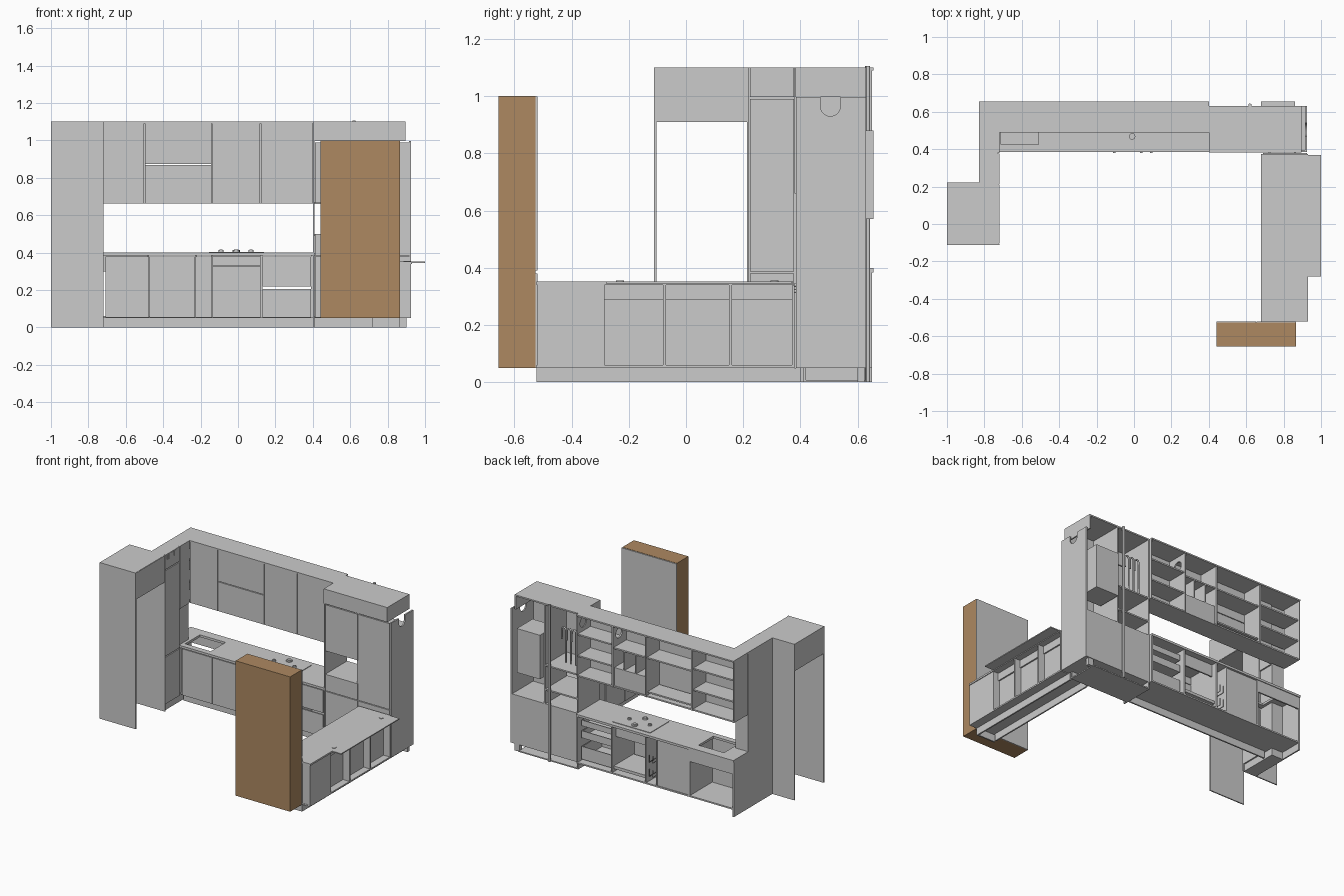
import bpy, bmesh, math
from mathutils import Matrix, Vector

if "Cube" in bpy.data.objects:
    bpy.data.objects.remove(bpy.data.objects["Cube"])

T = 0.01  # board thickness

brown = bpy.data.materials.new("oak_brown")
brown.diffuse_color = (0.42, 0.25, 0.12, 1)
brown.use_nodes = True
brown.node_tree.nodes["Principled BSDF"].inputs["Base Color"].default_value = brown.diffuse_color


def box(name, x0, x1, y0, y1, z0, z1, mat=None):
    bm = bmesh.new()
    m = Matrix.Translation(((x0 + x1) / 2, (y0 + y1) / 2, (z0 + z1) / 2))
    bmesh.ops.create_cube(bm, size=1, matrix=m @ Matrix.Diagonal((x1 - x0, y1 - y0, z1 - z0, 1)))
    me = bpy.data.meshes.new(name)
    bm.to_mesh(me)
    bm.free()
    ob = bpy.data.objects.new(name, me)
    bpy.context.collection.objects.link(ob)
    if mat:
        me.materials.append(mat)
    return ob


def cyl(name, c, r, h, axis='Z', n=24):
    rot = {'Z': (0, 0, 0), 'X': (0, math.pi / 2, 0), 'Y': (math.pi / 2, 0, 0)}[axis]
    bpy.ops.mesh.primitive_cylinder_add(vertices=n, radius=r, depth=h, location=c, rotation=rot)
    ob = bpy.context.object
    ob.name = name
    bpy.ops.object.shade_smooth_by_angle()
    return ob


def cut(ob, cutter):
    mod = ob.modifiers.new("cut", 'BOOLEAN')
    mod.object = cutter
    mod.solver = 'EXACT'
    cutter.hide_render = True
    cutter.hide_set(True)


def tube(name, pts, r):
    cu = bpy.data.curves.new(name, 'CURVE')
    cu.dimensions = '3D'
    cu.bevel_depth, cu.bevel_resolution, cu.use_fill_caps = r, 2, True
    sp = cu.splines.new('POLY')
    sp.points.add(len(pts) - 1)
    for p, q in zip(sp.points, pts):
        p.co = (*q, 1)
    ob = bpy.data.objects.new(name, cu)
    bpy.context.collection.objects.link(ob)


def fronts(name, edges, y, z0, z1):
    for i, (a, b) in enumerate(zip(edges, edges[1:])):
        box(f"{name}_{i}", a + .002, b - .002, y, y + T, z0, z1)


# --- fridge bay at the left: two side panels and a top cupboard
box("fridge_panel_front", -1, -.72, -.112, -.104, 0, 1.1)
box("fridge_panel_rear", -1, -.72, .213, .221, 0, 1.1)
box("fridge_top_cupboard", -1, -.722, -.104, .213, .91, 1.1)
box("fridge_top_door", -.73, -.72, -.102, .211, .912, 1.098)

# --- return unit facing right, between the fridge and the corner
box("return_carcass", -.828, -.73, .221, .49, 0, 1.1)
for i, (a, b) in enumerate([(.05, .38), (.387, .99), (.997, 1.1)]):
    box(f"return_door_{i}", -.73, -.72, .223, .377, a, b)
box("return_filler", -.73, -.72, .38, .49, .66, 1.1)
for i in range(9):
    y = .24 + i * .0155
    box(f"vent_slat_{i}", -.721, -.7185, y, y + .007, 1.06, 1.094)

# --- wall cupboards, open at the back
UX = [-.828, -.5, -.14, .12, .4]
box("upper_top", -.828, .4, .49, .655, 1.1 - T, 1.1)
box("upper_bottom", -.828, .4, .5, .645, .662, .662 + T)
for i, x in enumerate(UX):
    w = box(f"upper_side_{i}", max(x - T / 2, -.828), min(x + T / 2, .4), .5, .65, .662, 1.09)
    if i in (3, 4):
        cut(w, cyl("duct_cutter", (x, .58, 1.02), .035, .1, 'X'))
fronts("upper_door", [-.72, -.5], .49, .662, 1.09)
fronts("upper_flap_low", [-.5, -.14], .49, .662, .868)
fronts("upper_flap_high", [-.5, -.14], .49, .873, 1.09)
fronts("upper_right_door", UX[2:], .49, .662, 1.09)
for a, b, zs in [(UX[0], UX[1], (.8, .95)), (UX[1], UX[2], (.93,)),
                 (UX[2], UX[3], (.93,)), (UX[3], UX[4], (.8, .95))]:
    for z in zs:
        box("upper_shelf", a + .005, b - .005, .5, .64, z, z + T)
for x in (-.06, .03):
    box("hood_partition", x, x + T, .5, .64, .8, .93)
box("hood_body", -.13, .11, .5, .64, .672, .8)
box("dish_tray", -.49, -.15, .51, .64, .69, .7)

# --- base run with worktop
top = box("worktop", -.828, .4, .385, .655, .384, .4)
cut(top, box("sink_cutter", -.71, -.51, .425, .59, .3, .5))
box("base_bottom", -.828, .4, .4, .65, .05, .05 + T)
box("base_plinth", -.72, .4, .42, .43, 0, .05)
for i, x in enumerate([-.823, -.48, -.225, -.14, .125, .395]):
    box(f"base_side_{i}", x - .005, x + .005, .4, .65, .05, .384)
box("base_end_skirt", -.828, -.818, .4, .65, 0, .05)
box("sink_back_rail", -.818, -.485, .64, .65, .3, .384)
fronts("base_door", [-.71, -.475, -.228], .39, .052, .378)
fronts("bottle_rack_front", [-.228, -.137], .39, .052, .378)
box("dishwasher_body", -.475, -.23, .41, .645, .06, .38)
for z in (.1, .2):
    for x in (-.21, -.183, -.156):
        tube("bottle_rack_wire", [(x, .42, z + .05), (x, .42, z), (x, .63, z), (x, .63, z + .05)], .0025)

# oven
box("oven_door", -.135, .12, .388, .4, .052, .328)
box("oven_panel", -.135, .12, .388, .4, .332, .38)
box("oven_tray", -.13, .115, .42, .64, .085, .105)
box("oven_back_rail", -.135, .12, .6, .61, .3, .384)
for x, z in ((-.105, .318), (.038, .34), (.093, .318)):
    cyl("oven_knob", (x, .386, z), .007, .012, 'Y', 16)

# drawers
box("drawer_front_low", .13, .39, .39, .4, .052, .205)
box("drawer_front_high", .13, .39, .39, .4, .22, .378)
for z, h in ((.075, .09), (.225, .05), (.31, .04)):
    box("drawer_base", .14, .38, .4, .62, z, z + .006)
    for x in (.14, .374):
        box("drawer_side", x, x + .006, .4, .62, z, z + h)
    box("drawer_back", .14, .38, .614, .62, z, z + h)

# hob with burners
box("hob_plate", -.155, .14, .41, .62, .4, .404)
for x, y, r in ((-.01, .468, .017), (.07, .53, .013), (-.09, .53, .013), (-.01, .585, .02)):
    cyl("burner", (x, y, .408), r, .01)
    cyl("burner_cap", (x, y, .414), r * .6, .005)

# --- tall units on the right
box("tall_top_cupboard_front", .4, .895, .383, .393, .997, 1.1)
box("tall_top", .4, .895, .393, .63, 1.09, 1.1)
box("tall_top_end", .885, .895, .393, .63, .997, 1.09)
box("tall_side_left", .4, .41, .385, .63, 0, 1.09)
box("tall_divider", .655, .665, .39, .63, .05, 1.09)
side = box("tall_side_right", .915, .925, .385, .63, .05, .997)
cut(side, cyl("notch_round_cutter", (.92, .505, .965), .035, .1, 'X'))
cut(side, box("notch_cutter", .88, .96, .47, .54, .965, 1.05))
fronts("oven_column_door", [.41, .665], .385, .052, .38)
fronts("oven_column_drawer", [.41, .665], .385, .385, .5)
fronts("oven_column_upper", [.41, .665], .385, .665, .99)
fronts("tall_door_low", [.665, .915], .385, .052, .38)
fronts("tall_door_high", [.665, .915], .385, .385, .99)
for z in (.49, .66):
    box("niche_shelf", .41, .655, .395, .63, z, z + T)
box("tall_bottom", .41, .915, .395, .63, .05, .06)
box("tall_mid_shelf", .41, .915, .395, .63, .385, .395)
box("tall_rear_panel", .41, .915, .62, .63, .06, .39)
box("tall_plinth", .41, .865, .41, .42, 0, .05)
box("tall_floor_plate", .4, .865, .42, .63, 0, .008)
box("tall_rear_foot", .86, .9, .6, .625, 0, .05)
box("boiler", .68, .86, .48, .655, .57, .88)
cyl("service_pole", (.62, .635, .553), .009, 1.105, 'Z', 12)
for x in (.45, .49, .53):
    arc = [(x + .015 - .015 * math.cos(t * math.pi / 6), .58,
            .93 + .015 * math.sin(t * math.pi / 6)) for t in range(7)]
    tube("service_pipe", [(x, .58, .7)] + arc + [(x + .03, .58, .86)], .006)

# --- peninsula
box("peninsula_top", .68, .93, -.522, .375, .34, .352)
box("peninsula_overhang", .93, 1.0, -.28, .37, .345, .352)
box("peninsula_bottom", .69, .925, -.522, .38, .05, .06)
box("peninsula_plinth_left", .72, .73, -.5, .4, 0, .05)
box("peninsula_plinth_right", .855, .865, -.522, .4, 0, .05)
box("peninsula_plinth_end", .72, .865, -.522, -.512, 0, .05)
box("peninsula_end_unit", .69, .925, -.52, -.295, .05, .34)
PY = [-.29, -.075, .155, .375]
for i, (a, b) in enumerate(zip(PY, PY[1:])):
    box(f"peninsula_back_{i}", .865, .875, a, b, .05, .34)
    box(f"peninsula_door_{i}", .68, .69, a + .003, b - .003, .055, .335)
for y in PY:
    box("peninsula_rib", .69, .925, y - .005, y + .005, .05, .34)
box("peninsula_end_door", .68, .69, -.519, -.293, .055, .335)
box("peninsula_rail", .875, .885, -.29, .375, .287, .34)
for x, y in ((.91, -.23), (.9, .31)):
    cyl("power_point", (x, y, .353), .014, .005)

# --- freestanding oak unit with doors behind
box("oak_body", .44, .865, -.655, -.527, .05, 1.0, brown)
for i, (a, b) in enumerate([(.44, .652), (.654, .866)]):
    box(f"oak_rear_door_low_{i}", a, b, -.527, -.52, .05, .38)
    box(f"oak_rear_door_high_{i}", a, b, -.527, -.52, .39, .998)
